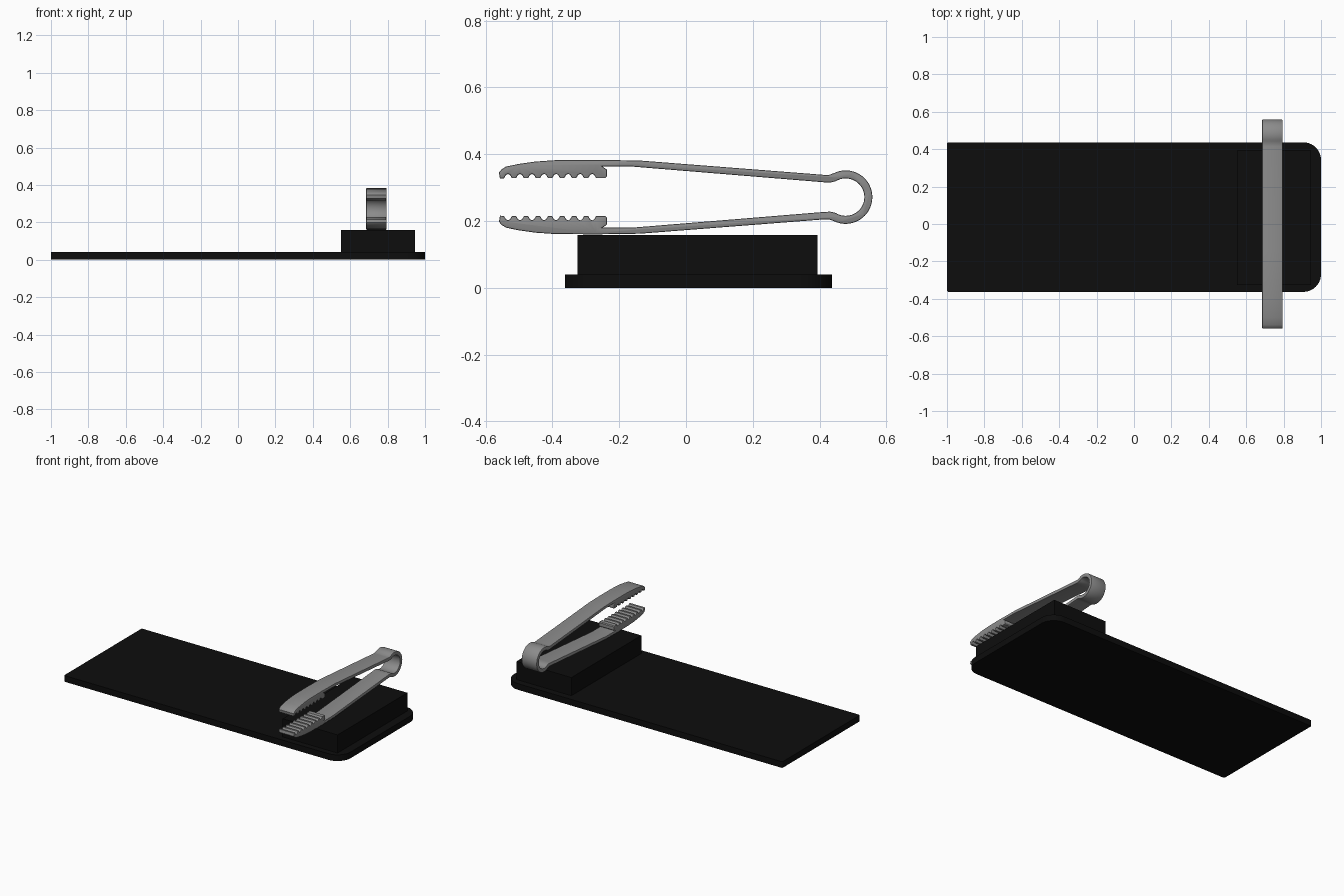
import bpy, bmesh, math

if "Cube" in bpy.data.objects:
    bpy.data.objects.remove(bpy.data.objects["Cube"])


def material(name, value):
    m = bpy.data.materials.new(name)
    m.diffuse_color = (value, value, value, 1)
    m.use_nodes = True
    m.node_tree.nodes["Principled BSDF"].inputs["Base Color"].default_value = m.diffuse_color
    return m


black = material("matte black", 0.004)
steel = material("brushed grey", 0.26)


def prism(name, points, vector, mat, edge_round=0.0):
    """Extrude a closed 3D outline along a vector, optionally rounding the cap rims."""
    bm = bmesh.new()
    cap = bm.faces.new([bm.verts.new(p) for p in points])
    new = bmesh.ops.extrude_face_region(bm, geom=[cap], use_keep_orig=True)["geom"]
    bmesh.ops.translate(bm, vec=vector,
                        verts=[g for g in new if isinstance(g, bmesh.types.BMVert)])
    bmesh.ops.recalc_face_normals(bm, faces=bm.faces)
    if edge_round:
        rims = {e for f in bm.faces if len(f.verts) > 4 for e in f.edges}
        bmesh.ops.bevel(bm, geom=list(rims), offset=edge_round, segments=2,
                        profile=0.5, affect='EDGES', clamp_overlap=True)
    me = bpy.data.meshes.new(name)
    bm.to_mesh(me)
    bm.free()
    me.materials.append(mat)
    ob = bpy.data.objects.new(name, me)
    bpy.context.collection.objects.link(ob)
    bpy.context.view_layer.objects.active = ob
    ob.select_set(True)
    bpy.ops.object.shade_smooth_by_angle(angle=math.radians(35))
    ob.select_set(False)
    return ob


def arc(cx, cy, r, a0, a1, n):
    return [(cx + r * math.cos(math.radians(a0 + (a1 - a0) * i / n)),
             cy + r * math.sin(math.radians(a0 + (a1 - a0) * i / n))) for i in range(n + 1)]


# Base plate: nearly square left corners, well rounded right corners
R, r = 0.095, 0.008
plate = (arc(1 - R, 0.437 - R, R, 90, 0, 10) + arc(1 - R, -0.363 + R, R, 0, -90, 10)
         + arc(-1 + r, -0.363 + r, r, 270, 180, 3) + arc(-1 + r, 0.437 - r, r, 180, 90, 3))
prism("base_plate", [(x, y, 0) for x, y in plate], (0, 0, 0.04), black)

# Raised block
block = [(0.55, -0.325), (0.945, -0.325), (0.945, 0.394), (0.55, 0.394)]
prism("raised_block", [(x, y, 0.04) for x, y in block], (0, 0, 0.118), black)

# Tongs: upper half outline in (y, z), mirrored about the middle height
MID = 0.2715
outer = [(-0.560, 0.345), (-0.553, 0.354), (-0.539, 0.363), (-0.50, 0.371), (-0.45, 0.378),
         (-0.392, 0.382), (-0.27, 0.383), (-0.138, 0.381), (0.415, 0.338), (0.428, 0.338)]
outer += arc(0.478, MID, 0.080, 116, 0, 16)

# Serrated grip, from the tip backwards
inner = [(-0.557, 0.327)]
pitch, start = 0.036, -0.545
for i in range(8):
    y = start + i * pitch
    inner += [(y, 0.328), (y + 0.006, 0.338), (y + 0.012, 0.341),
              (y + 0.018, 0.338), (y + 0.024, 0.328)]
inner += [(-0.242, 0.328), (-0.237, 0.333), (-0.237, 0.354), (-0.250, 0.363),
          (-0.162, 0.363), (0.412, 0.316), (0.432, 0.315)]
inner += arc(0.478, MID, 0.056, 122, 0, 16)


def flip(pts):
    return [(y, 2 * MID - z) for y, z in pts]


# Middle points of each half sit on the mirror line, so drop the duplicates
outline = outer + flip(outer[:-1])[::-1] + flip(inner[:-1]) + inner[::-1]
prism("tongs", [(0.685, y, z) for y, z in outline], (0.11, 0, 0), steel, 0.005)
